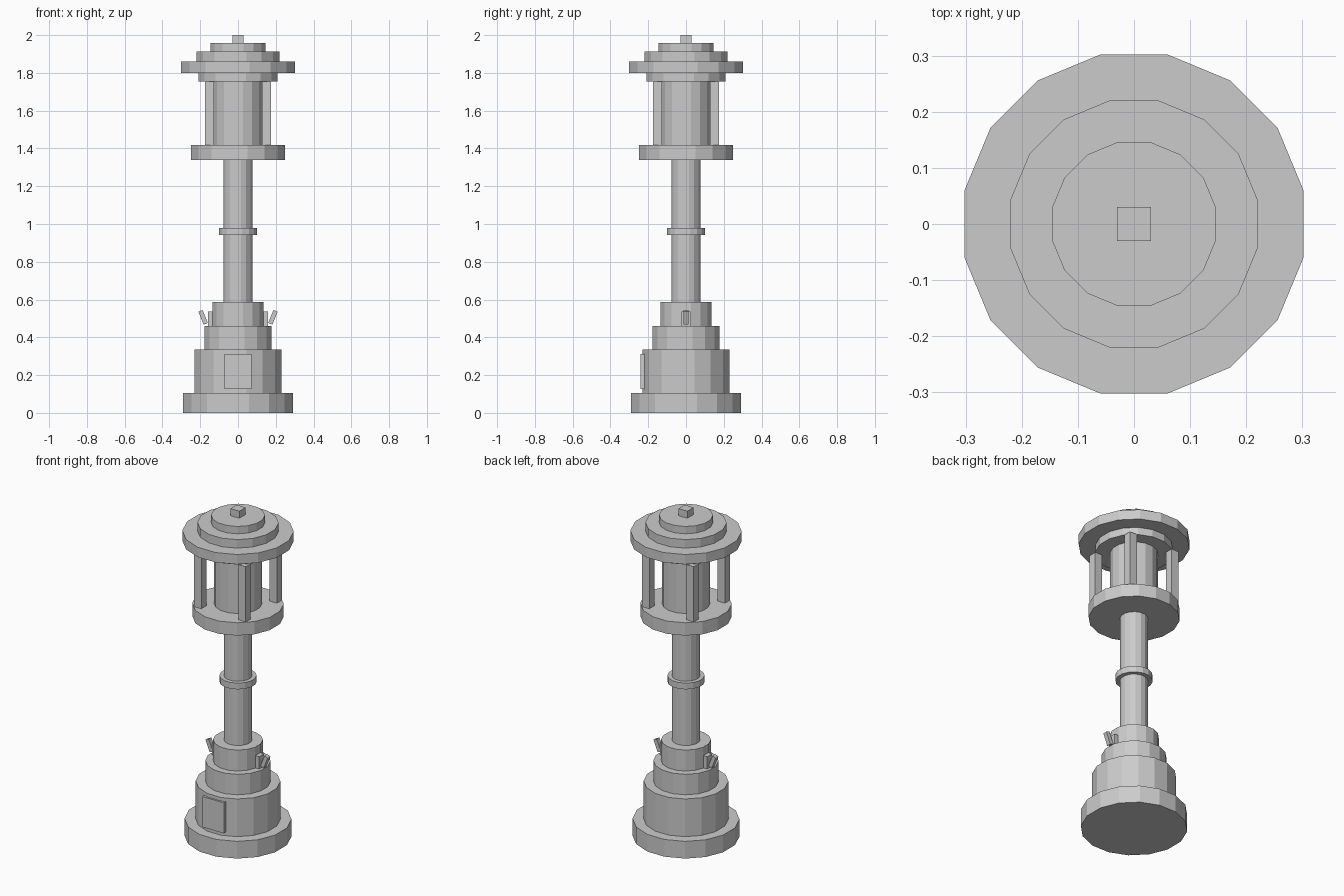
import bpy
import math

cube = bpy.data.objects.get("Cube")
if cube:
    bpy.data.objects.remove(cube, do_unlink=True)

SIDES = 16
HALF_STEP = math.pi / SIDES

grey = bpy.data.materials.new("plain grey")
grey.use_nodes = True
grey.diffuse_color = (0.6, 0.6, 0.6, 1)
grey.node_tree.nodes["Principled BSDF"].inputs["Base Color"].default_value = (0.6, 0.6, 0.6, 1)


def finish(name):
    obj = bpy.context.object
    obj.name = name
    obj.data.materials.append(grey)
    return obj


def drum(name, apothem, bottom, top):
    """Flat-sided drum with a flat facing each axis."""
    bpy.ops.mesh.primitive_cylinder_add(
        vertices=SIDES, radius=apothem / math.cos(HALF_STEP), depth=top - bottom,
        location=(0, 0, (bottom + top) / 2), rotation=(0, 0, HALF_STEP))
    return finish(name)


def box(name, size, center, tilt=0):
    bpy.ops.mesh.primitive_cube_add(size=1, location=center, rotation=(0, tilt, 0))
    obj = finish(name)
    obj.scale = size
    return obj


# Stepped base, pole, lantern and roof
drum("foot", 0.29, 0, 0.105)
drum("base_body", 0.23, 0.105, 0.335)
drum("base_step", 0.177, 0.335, 0.46)
drum("base_collar", 0.135, 0.46, 0.588)
drum("pole", 0.077, 0.588, 1.34)
drum("pole_ring", 0.101, 0.942, 0.98)
drum("lantern_floor", 0.248, 1.34, 1.418)
drum("lantern_core", 0.13, 1.418, 1.755)
drum("lantern_cap", 0.21, 1.755, 1.8)
drum("roof_brim", 0.302, 1.8, 1.86)
drum("roof_middle", 0.22, 1.86, 1.912)
drum("roof_top", 0.146, 1.912, 1.957)
box("finial", (0.06, 0.06, 0.043), (0, 0, 1.9785))

# Lantern posts
for sx, x_name in ((-1, "right"), (1, "left")):
    for sy, y_name in ((-1, "front"), (1, "back")):
        box(f"post_{y_name}_{x_name}", (0.048, 0.048, 0.337),
            (sx * 0.15, sy * 0.15, 1.5865))

# Access door on the front
box("door", (0.144, 0.04, 0.186), (0, -0.22, 0.22))

# Side brackets with tilted levers
for side, name in ((-1, "right"), (1, "left")):
    box(f"bracket_{name}", (0.03, 0.048, 0.075), (side * 0.145, 0, 0.498))
    box(f"lever_{name}", (0.024, 0.026, 0.074), (side * 0.185, 0, 0.506),
        side * math.radians(22))
